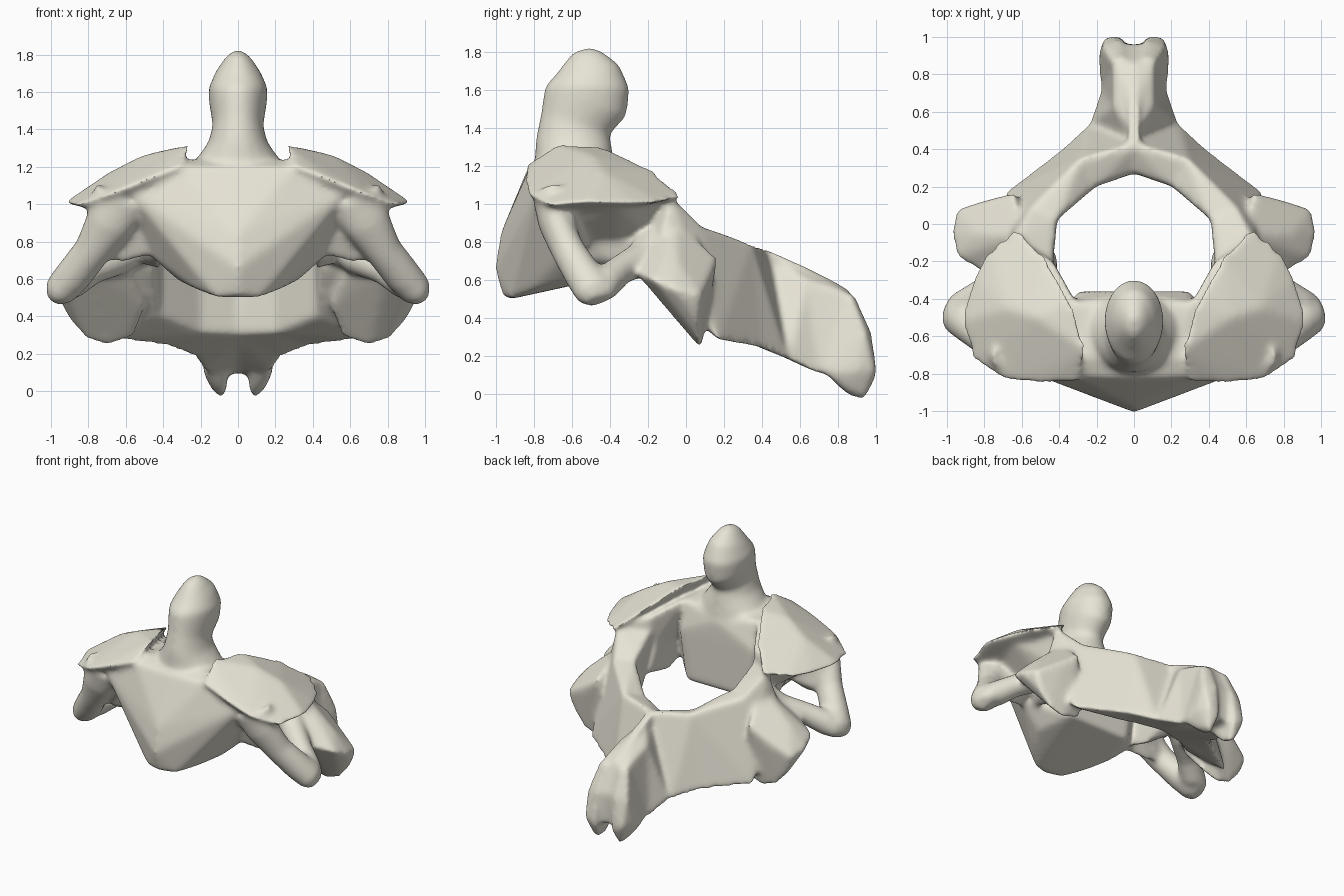
import bpy
import bmesh
import math
from mathutils import Vector

cube = bpy.data.objects.get("Cube")
if cube:
    bpy.data.objects.remove(cube, do_unlink=True)

bm = bmesh.new()


def mirrored(points):
    """Points together with their reflection across the midline."""
    return points + [(-x, y, z) for x, y, z in points if x]


def hull(points, side=1):
    """Add a closed convex lump around the points."""
    verts = [bm.verts.new((x * side, y, z)) for x, y, z in points]
    result = bmesh.ops.convex_hull(bm, input=verts)
    spare = {v for key in ("geom_interior", "geom_unused") for v in result[key]
             if isinstance(v, bmesh.types.BMVert)}
    if spare:
        bmesh.ops.delete(bm, geom=list(spare), context='VERTS')


def chain(sections, side=1):
    """Join successive cross-sections with convex pieces."""
    for first, second in zip(sections, sections[1:]):
        hull(first + second, side)


def limb(sections, side=1, sides=20):
    """Loft elliptical rings given as (x, y, z, radius across, radius deep)."""
    centres = [Vector((s[0] * side, s[1], s[2])) for s in sections]
    rings = []
    for i, (centre, section) in enumerate(zip(centres, sections)):
        ahead = centres[min(i + 1, len(centres) - 1)]
        behind = centres[max(i - 1, 0)]
        tangent = (ahead - behind).normalized()
        across = tangent.cross(Vector((0, 1, 0))).normalized()
        deep = tangent.cross(across)
        ring = []
        for k in range(sides):
            a = math.tau * k / sides
            ring.append(bm.verts.new(centre + across * math.cos(a) * section[3]
                                     + deep * math.sin(a) * section[4]))
        rings.append(ring)
    for low, high in zip(rings, rings[1:]):
        for k in range(sides):
            n = (k + 1) % sides
            bm.faces.new((low[k], low[n], high[n], high[k]))
    bm.faces.new(rings[0])
    bm.faces.new(rings[-1])


# Wedge-shaped body with a ridge down the front
hull(mirrored([
    (0, -.97, .51), (0, -1.01, .66), (0, -.98, .84), (0, -.83, 1.2),
    (.12, -.92, .5), (.22, -.82, .54), (.32, -.65, .59), (.25, -.37, .62),
    (.5, -.62, .75), (.58, -.79, 1.06), (.3, -.82, 1.2), (.27, -.72, 1.24),
    (.3, -.42, 1.2), (.3, -.36, 1.0), (0, -.36, 1.14), (0, -.45, 1.22),
]))

# Upright peg with a flared foot
limb([
    (0, -.58, 1.1, .3, .22), (0, -.59, 1.22, .24, .21),
    (0, -.595, 1.33, .16, .2), (0, -.585, 1.42, .135, .19),
    (0, -.53, 1.54, .155, .23), (0, -.515, 1.62, .16, .22),
    (0, -.52, 1.71, .12, .17), (0, -.54, 1.78, .07, .1),
    (0, -.55, 1.815, .03, .05),
])

for side in (1, -1):
    # Shoulder mass beneath the upper joint surface
    hull([
        (.3, -.8, 1.2), (.75, -.72, 1.02), (.8, -.35, .99),
        (.62, -.08, 1.04), (.43, -.2, 1.13), (.29, -.45, 1.22),
        (.5, -.66, .8), (.45, -.36, .75), (.46, -.18, .8),
    ], side)

    # Upper joint surface: a gently domed plate with a keen rim
    hull([
        (.63, -.01, 1.04), (.78, -.13, 1.01), (.87, -.28, 1.0),
        (.93, -.52, 1.01), (.87, -.73, .99), (.7, -.84, 1.05),
        (.5, -.86, 1.13), (.29, -.85, 1.21), (.25, -.68, 1.32),
        (.33, -.42, 1.3), (.47, -.17, 1.18), (.52, -.5, 1.26),
        (.68, -.45, 1.18), (.6, -.45, .95), (.45, -.7, 1.0),
    ], side)

    # Sheet spreading from the body into the side process
    hull([
        (.4, -.77, 1.06), (.78, -.7, 1.02), (.45, -.66, .73),
        (.62, -.6, .68), (.83, -.57, .72), (.5, -.52, .78),
        (.75, -.59, .95),
    ], side)

    # Wall between the central canal and the side opening
    hull([
        (.42, -.62, .72), (.41, -.15, .72), (.42, -.4, .65),
        (.52, -.18, .68), (.5, -.4, .7), (.56, -.6, 1.0),
        (.57, -.2, 1.0), (.41, -.3, 1.02), (.42, -.6, 1.0),
    ], side)

    # Front and rear bars of the side process, enclosing an opening
    limb([
        (.62, -.71, 1.04, .16, .1), (.69, -.69, .9, .13, .09),
        (.78, -.62, .75, .1, .09), (.88, -.54, .62, .1, .1),
        (.95, -.48, .54, .09, .11), (.985, -.46, .49, .045, .07),
    ], side)
    limb([
        (.96, -.46, .54, .06, .08), (.89, -.43, .58, .09, .09),
        (.78, -.35, .65, .08, .08), (.64, -.24, .71, .09, .09),
        (.5, -.13, .82, .1, .12),
    ], side)

    # Lower joint lobe
    hull([
        (.98, -.06, .55), (.95, .08, .52), (.91, .06, .39),
        (.82, .07, .28), (.7, .08, .23), (.55, .07, .29),
        (.49, -.05, .45), (.58, -.2, .63), (.8, -.27, .64),
        (.95, -.18, .6), (.78, .13, .58), (.64, .17, .72),
        (.85, -.05, .7), (.6, -.06, .92),
    ], side)

    # Rear arch running back into the spine: inner and outer, top and bottom
    chain([
        [(.43, -.2, 1.02), (.64, -.08, 1.05), (.45, -.15, .65), (.72, -.18, .66)],
        [(.41, .02, .89), (.55, .09, .88), (.42, .05, .4), (.69, .17, .28)],
        [(.2, .2, .74), (.29, .35, .79), (.2, .23, .31), (.39, .4, .24)],
        [(-.03, .28, .68), (-.03, .44, .76), (-.03, .29, .3), (.24, .54, .18)],
        [(-.03, .62, .68), (.11, .63, .6), (-.03, .55, .2), (.18, .71, .1)],
        [(-.02, .86, .55), (.11, .85, .53), (-.02, .8, .12), (.17, .83, .08)],
        [(-.02, .96, .32), (.1, .96, .32), (-.02, .96, .1), (.1, .95, .07)],
    ], side)

    # Lobe at the forked tip of the spine
    hull([
        (.05, .89, .53), (.12, .87, .53), (.07, .98, .33),
        (.17, .95, .32), (.16, 1.0, .12), (.06, 1.01, .1),
        (.12, .95, -.02), (.08, .93, -.04), (.06, .85, -.01),
        (.15, .84, .02), (.19, .9, .12), (.18, .74, .1),
        (.06, .74, .12),
    ], side)

bmesh.ops.recalc_face_normals(bm, faces=bm.faces)
mesh = bpy.data.meshes.new("neck_bone")
bm.to_mesh(mesh)
bm.free()
bone = bpy.data.objects.new("neck_bone", mesh)
bpy.context.collection.objects.link(bone)
bpy.context.view_layer.objects.active = bone
bone.select_set(True)

# Fuse the parts into one skin and soften the joins
fuse = bone.modifiers.new("fuse", 'REMESH')
fuse.mode = 'VOXEL'
fuse.voxel_size = .014
soften = bone.modifiers.new("soften", 'SMOOTH')
soften.factor = .5
soften.iterations = 28
for name in ("fuse", "soften"):
    bpy.ops.object.modifier_apply(modifier=name)

# Pale bone colour
colour = (.8, .77, .67, 1)
material = bpy.data.materials.new("pale_bone")
material.use_nodes = True
material.diffuse_color = colour
for node in material.node_tree.nodes:
    if node.type == 'BSDF_PRINCIPLED':
        node.inputs["Base Color"].default_value = colour
        node.inputs["Roughness"].default_value = .6
bone.data.materials.clear()
bone.data.materials.append(material)
bpy.ops.object.shade_smooth_by_angle(angle=math.radians(50))
